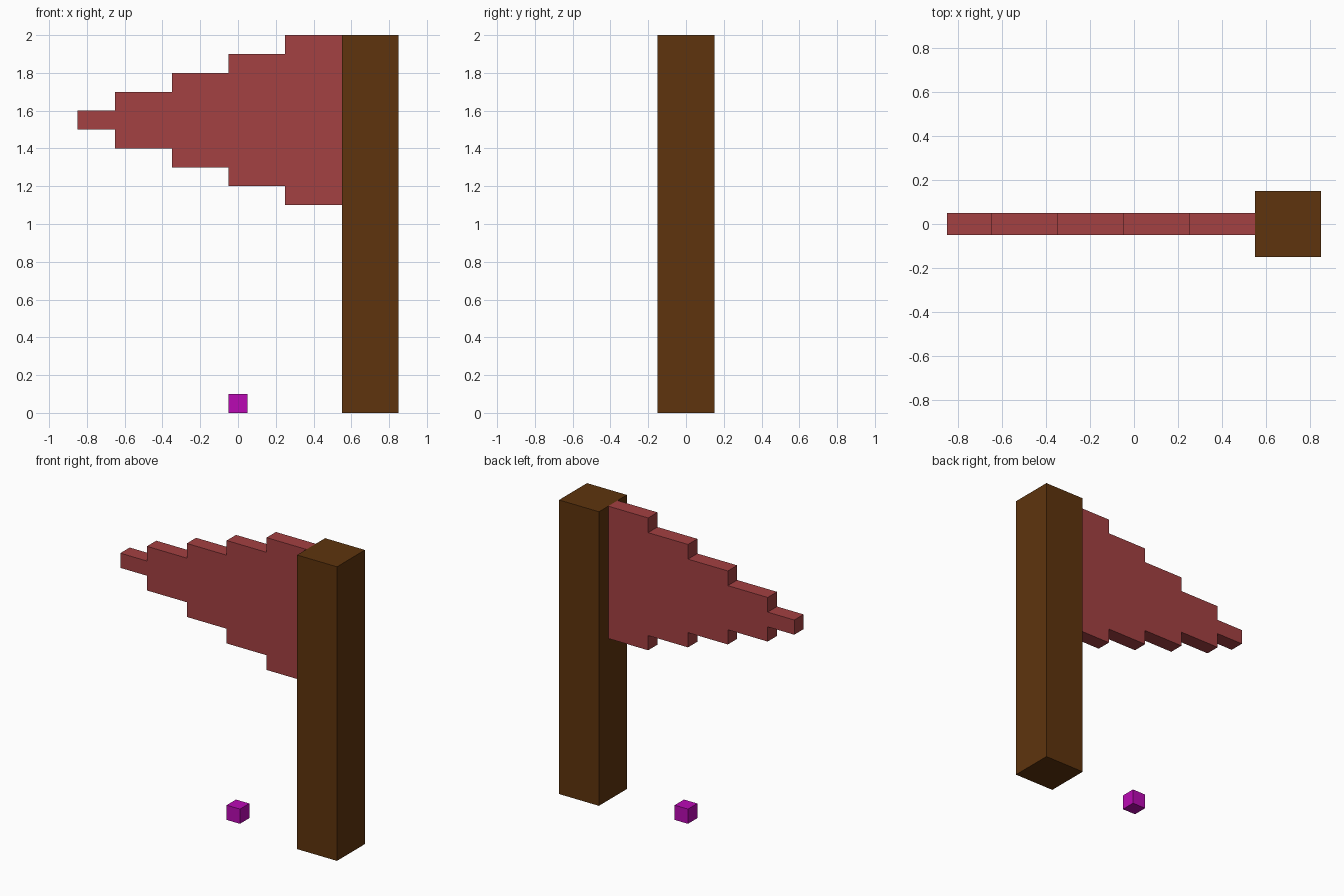
import bpy
import bmesh

default_cube = bpy.data.objects.get("Cube")
if default_cube:
    bpy.data.objects.remove(default_cube, do_unlink=True)


def make_material(name, rgb):
    mat = bpy.data.materials.new(name)
    mat.use_nodes = True
    color = (*rgb, 1.0)
    mat.diffuse_color = color
    mat.node_tree.nodes["Principled BSDF"].inputs["Base Color"].default_value = color
    return mat


def add_object(name, bm, mat):
    bmesh.ops.recalc_face_normals(bm, faces=bm.faces)
    mesh = bpy.data.meshes.new(name)
    bm.to_mesh(mesh)
    bm.free()
    mesh.materials.append(mat)
    obj = bpy.data.objects.new(name, mesh)
    bpy.context.collection.objects.link(obj)
    return obj


def add_box(name, center, size, mat):
    bm = bmesh.new()
    bmesh.ops.create_cube(bm, size=1.0)
    bmesh.ops.scale(bm, vec=size, verts=bm.verts)
    bmesh.ops.translate(bm, vec=center, verts=bm.verts)
    return add_object(name, bm, mat)


brown = make_material("dark_brown_wood", (0.112, 0.034, 0.004))
red = make_material("faded_red", (0.370, 0.052, 0.054))
magenta = make_material("magenta", (0.490, 0.003, 0.455))

# Square pole and small ground cube
add_box("pole", (0.7, 0, 1.0), (0.3, 0.3, 2.0), brown)
add_box("marker_cube", (0, 0, 0.05), (0.1, 0.1, 0.1), magenta)

# Stepped pennant: one outline, mirrored about its centre line, then extruded
center_z, half_depth = 1.55, 0.05
step_edges = [-0.85, -0.65, -0.35, -0.05, 0.25, 0.55]
upper = []
for i, (x0, x1) in enumerate(zip(step_edges, step_edges[1:])):
    half_height = 0.05 + 0.1 * i
    upper += [(x0, half_height), (x1, half_height)]
outline = upper + [(x, -h) for x, h in reversed(upper)]

bm = bmesh.new()
face = bm.faces.new([bm.verts.new((x, -half_depth, center_z + h)) for x, h in outline])
extruded = bmesh.ops.extrude_face_region(bm, geom=[face])["geom"]
bmesh.ops.translate(bm, vec=(0, 2 * half_depth, 0),
                    verts=[g for g in extruded if isinstance(g, bmesh.types.BMVert)])
add_object("stepped_flag", bm, red)
